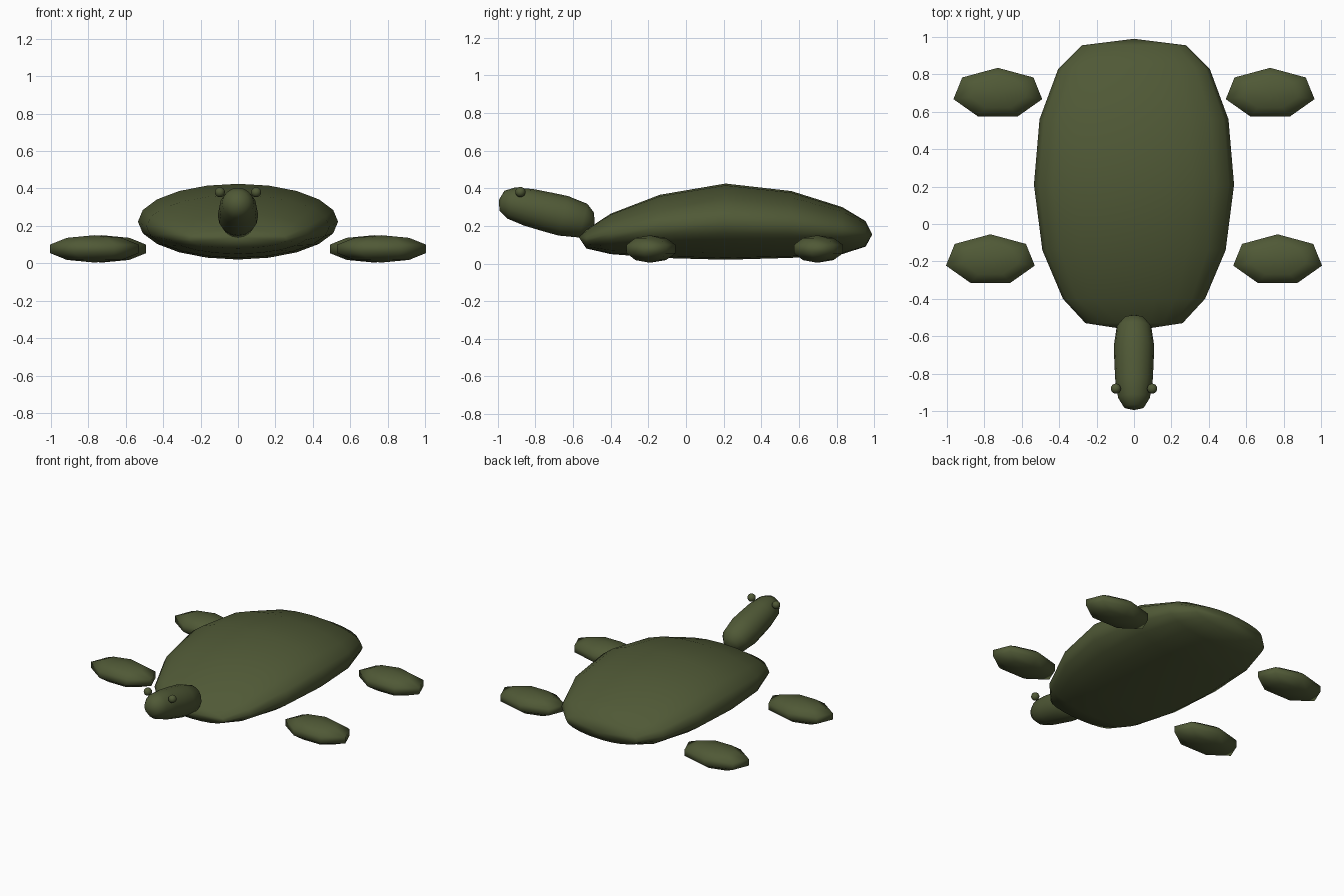
import bpy, bmesh, math
from mathutils import Matrix

cube = bpy.data.objects.get("Cube")
if cube:
    bpy.data.objects.remove(cube)

COLOUR = (0.08, 0.1, 0.037, 1)
green = bpy.data.materials.new("olive_green")
green.diffuse_color = COLOUR
green.use_nodes = True
green.node_tree.nodes["Principled BSDF"].inputs["Base Color"].default_value = COLOUR


def loft(name, rings, tips, sides, loc=(0, 0, 0), tilt=0, phase=0):
    """Skin oval rings (y, half width, top, bottom) and close them with two (y, z) tips."""
    bm = bmesh.new()
    loops = []
    for y, w, top, bottom in rings:
        mid, h = (top + bottom) / 2, (top - bottom) / 2
        angles = [phase + math.tau * i / sides for i in range(sides)]
        loops.append([bm.verts.new((w * math.cos(a), y, mid + h * math.sin(a))) for a in angles])
    ends = [bm.verts.new((0, y, z)) for y, z in tips]
    for i in range(sides):
        j = (i + 1) % sides
        for a, b in zip(loops, loops[1:]):
            bm.faces.new((a[i], a[j], b[j], b[i]))
        bm.faces.new((ends[0], loops[0][j], loops[0][i]))
        bm.faces.new((ends[1], loops[-1][i], loops[-1][j]))
    bmesh.ops.recalc_face_normals(bm, faces=bm.faces)
    bm.transform(Matrix.Translation(loc) @ Matrix.Rotation(tilt, 4, "X"))
    finish(name, bm)


def finish(name, bm):
    for face in bm.faces:
        face.smooth = True
    mesh = bpy.data.meshes.new(name)
    bm.to_mesh(mesh)
    bm.free()
    mesh.materials.append(green)
    bpy.context.collection.objects.link(bpy.data.objects.new(name, mesh))


# Domed shell, front to tail
loft("shell", [
    (-0.53, 0.26, 0.18, 0.08),
    (-0.40, 0.38, 0.265, 0.05),
    (-0.14, 0.49, 0.365, 0.03),
    (0.21, 0.535, 0.425, 0.02),
    (0.56, 0.505, 0.385, 0.03),
    (0.83, 0.405, 0.30, 0.05),
    (0.955, 0.28, 0.225, 0.09),
], [(-0.57, 0.14), (0.99, 0.155)], 20)

# Raised head and neck
profile = [(-0.245, 0.055), (-0.195, 0.085), (-0.1, 0.1), (0, 0.105),
           (0.09, 0.108), (0.2, 0.092), (0.245, 0.055)]
loft("head", [(y, r, r, -r) for y, r in profile],
     [(-0.262, 0), (0.262, 0)], 16, (0, -0.74, 0.275), -0.24)

# Flippers: flattened seven-sided pebbles
pebble = []
for degrees in (-54, -18, 18, 54):
    a = math.radians(degrees)
    depth = 0.144 * math.cos(a)
    pebble.append((0.073 * math.sin(a), 0.256 * math.cos(a), depth, -depth))

for side, sign in (("left", 1), ("right", -1)):
    for end, x, y in (("front", 0.768, -0.192), ("rear", 0.728, 0.698)):
        loft(f"{end}_{side}_flipper", pebble, [(-0.073, 0), (0.073, 0)], 7,
             (sign * x, y, 0.077), math.pi / 2, -math.pi / 2)
    # Bead eyes
    bm = bmesh.new()
    bmesh.ops.create_uvsphere(bm, u_segments=16, v_segments=10, radius=0.027,
                              matrix=Matrix.Translation((sign * 0.097, -0.88, 0.38)))
    finish(f"{side}_eye", bm)
